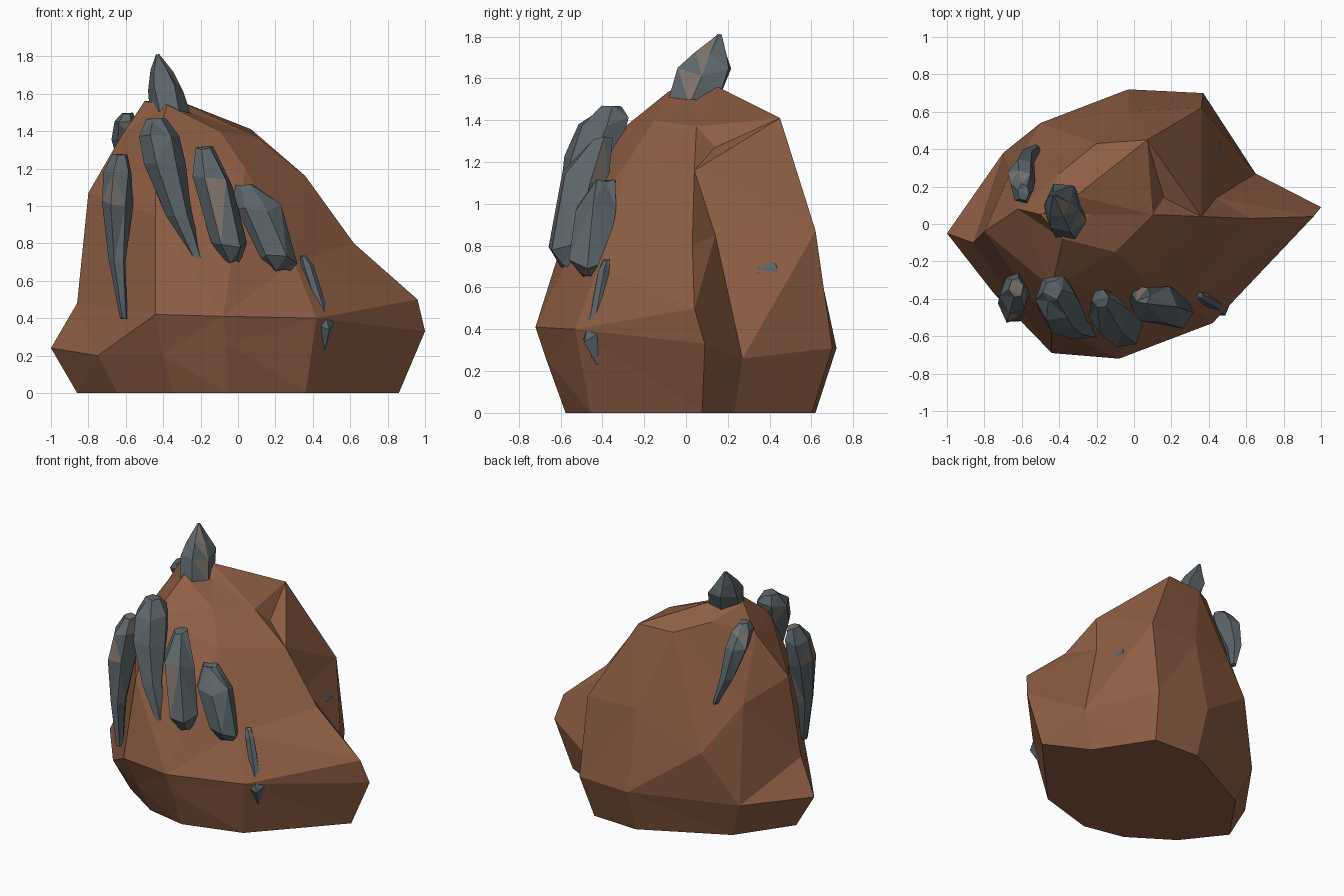
import bpy
import bmesh
import math
import random
from mathutils import Vector

random.seed(4)

if "Cube" in bpy.data.objects:
    bpy.data.objects.remove(bpy.data.objects["Cube"], do_unlink=True)


def make_material(name, colour):
    material = bpy.data.materials.new(name)
    material.use_nodes = True
    material.diffuse_color = (*colour, 1)
    shader = material.node_tree.nodes["Principled BSDF"]
    shader.inputs["Base Color"].default_value = (*colour, 1)
    return material


brown_earth = make_material("brown earth", (.275, .113, .06))
blue_grey_stone = make_material("blue grey stone", (.105, .13, .142))
warm_grey_stone = make_material("warm grey stone", (.2, .165, .14))


def add_object(name, bm, materials):
    """Turn a bmesh into a flat shaded object."""
    bmesh.ops.recalc_face_normals(bm, faces=bm.faces)
    mesh = bpy.data.meshes.new(name)
    for material in materials:
        mesh.materials.append(material)
    bm.to_mesh(mesh)
    bm.free()
    obj = bpy.data.objects.new(name, mesh)
    bpy.context.scene.collection.objects.link(obj)


def faceted_boulder(name, points, centre, material):
    """Join corner points into a closed rock that is star-shaped from its centre.

    The triangles come from the hull of the directions seen from the centre,
    after which every corner moves out to its own place."""
    bm = bmesh.new()
    corner = bm.verts.layers.int.new("corner")
    for index, point in enumerate(points):
        bm.verts.new((point - centre).normalized())[corner] = index
    bmesh.ops.convex_hull(bm, input=bm.verts[:])
    for vert in bm.verts:
        vert.co = points[vert[corner]]
    add_object(name, bm, [material])


def stone_shard(name, foot, tip, half_x, half_y, profile, bow=.04, sides=6):
    """Loft a jagged shard from foot to tip, bowed away from the mound."""
    foot, tip = Vector(foot), Vector(tip)
    outward = ((foot + tip) * Vector((1, 1, 0))).normalized()
    turn = random.uniform(-.2, .2)
    bm = bmesh.new()
    rings = []
    for along, size in profile:
        middle = foot.lerp(tip, along) + outward * bow * math.sin(along * math.pi)
        ring = []
        for step in range(sides):
            angle = turn + math.tau * step / sides
            reach = size * random.uniform(.92, 1.15)
            ring.append(bm.verts.new(middle + Vector((
                half_x * reach * math.cos(angle),
                half_y * reach * math.sin(angle),
                random.uniform(-.3, .3) * size * half_x))))
        rings.append(ring)
    for lower, upper in zip(rings, rings[1:]):
        for step in range(sides):
            after = (step + 1) % sides
            bm.faces.new((lower[step], lower[after], upper[after], upper[step]))
    bm.faces.new(rings[0])
    bm.faces.new(rings[-1])
    bmesh.ops.triangulate(bm, faces=bm.faces[:])
    # A few scattered facets show the warmer stone
    for face in bm.faces:
        face.material_index = int(random.random() < .1)
    add_object(name, bm, [blue_grey_stone, warm_grey_stone])


# Mound: bulging skirt, drawn inward to form the flat footing
skirt = [Vector(p) for p in (
    (-1, -.05, .24), (-.75, -.37, .2), (-.4, -.6, .2), (-.06, -.67, .26),
    (.42, -.53, .4), (1, .09, .33), (.65, .27, .26),
    (.37, .7, .31), (-.03, .72, .31), (-.7, .38, .26))]
footing = [Vector((p.x * .86, p.y * .86, 0)) for p in skirt]

# Mound: flanks all round
flanks = [Vector(p) for p in (
    (-.44, -.69, .42), (-.08, -.72, .41), (-.86, -.1, .48),
    (-.8, -.04, 1.07), (-.44, -.55, .95), (0, -.47, .95), (.3, -.42, .7),
    (.36, .62, .87), (-.03, .6, .87), (-.5, .54, .65), (-.66, .28, .95))]

# Mound: long ridge down to the point, and the gully behind it
ridge = [Vector(p) for p in (
    (.1, .05, 1.37), (.36, .04, 1.16), (.62, .03, .8), (.96, .04, .5),
    (.16, .14, 1.27), (.44, .14, .85))]

# Mound: shoulders and summit
crown = [Vector(p) for p in (
    (-.44, -.34, 1.33), (.04, -.28, 1.2), (-.1, -.15, 1.4),
    (.07, .45, 1.41), (-.2, .43, 1.41), (-.4, .27, 1.48),
    (-.62, .08, 1.38), (-.5, .05, 1.56), (-.31, .15, 1.56),
    (-.38, -.08, 1.54), (-.23, .05, 1.49))]

faceted_boulder("mound", footing + skirt + flanks + ridge + crown,
                Vector((-.05, .05, .65)), brown_earth)

# Shard outlines: place along the shard and relative thickness
hanging = ((0, .25), (.35, .6), (.7, 1), (.9, .9), (1, .45))
blocky = ((0, .35), (.15, .85), (.7, 1), (1, .4))
peaked = ((0, 1), (.45, .9), (.7, .6), (1, .08))
clubbed = ((0, .15), (.25, 1), (.5, .5), (.9, .5), (1, .3))

# Stone shards breaking through the mound: foot, tip, half width, half depth
stone_shard("summit_shard", (-.35, .03, 1.48), (-.43, .16, 1.81), .11, .14, peaked, 0)
stone_shard("right_front_shard", (-.61, -.49, .4), (-.63, -.34, 1.27), .08, .12, hanging)
stone_shard("tall_front_shard", (-.21, -.58, .69), (-.44, -.36, 1.46), .11, .13, hanging)
stone_shard("middle_front_shard", (-.03, -.56, .7), (-.18, -.4, 1.31), .11, .12, blocky)
stone_shard("left_front_shard", (.23, -.46, .65), (.04, -.38, 1.11), .13, .11, blocky)
stone_shard("thin_front_shard", (.46, -.42, .23), (.35, -.38, .73), .06, .06, clubbed)
stone_shard("rear_shard", (-.52, .4, .97), (-.59, .17, 1.5), .07, .1, hanging)
stone_shard("left_rear_shard", (.46, .38, .52), (.36, .33, .91), .07, .1, peaked, 0)
